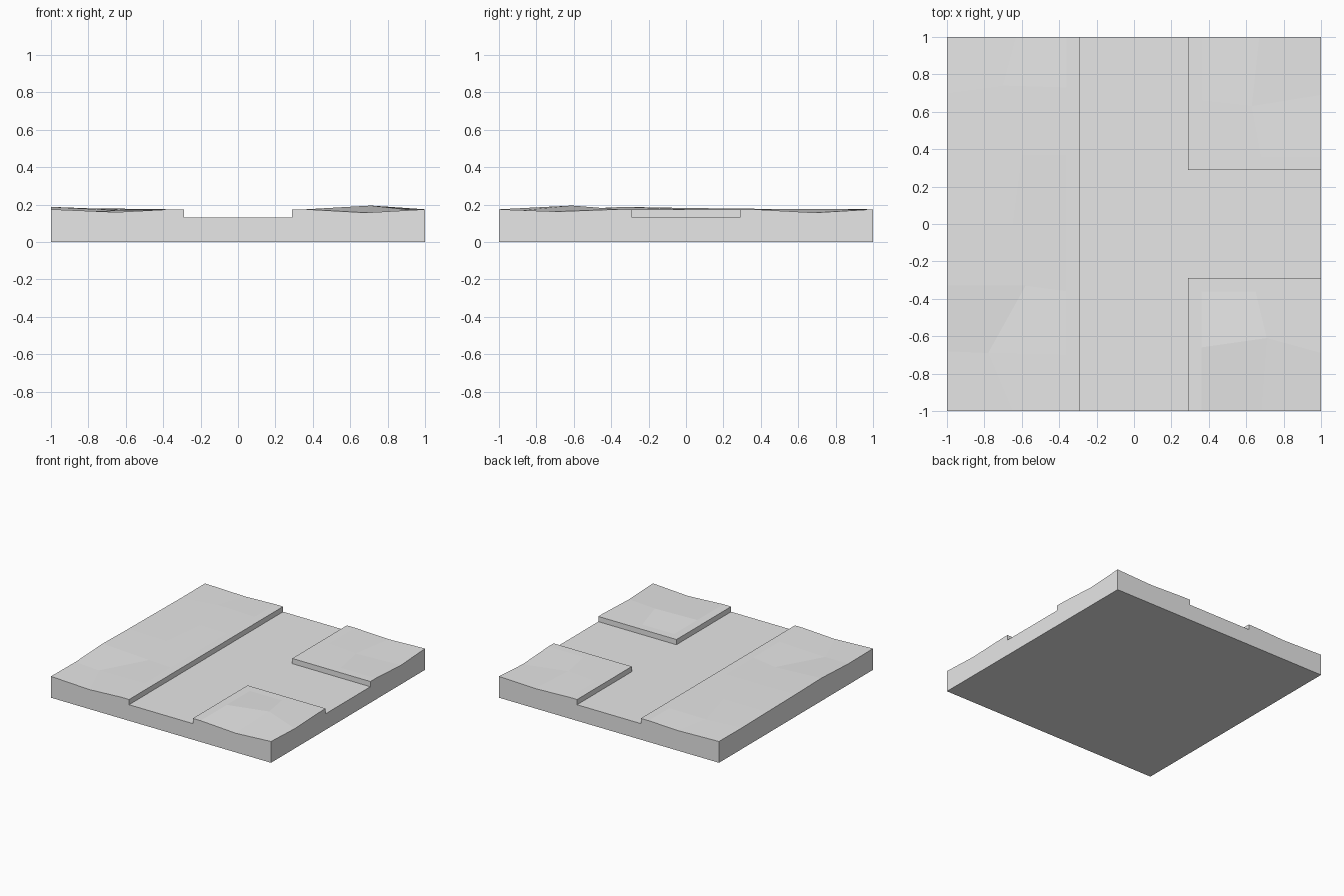
import bpy
import bmesh

if "Cube" in bpy.data.objects:
    bpy.data.objects.remove(bpy.data.objects["Cube"], do_unlink=True)

ROAD_Z = 0.132   # road surface
KERB_Z = 0.175   # nominal verge height
HALF = 0.29      # half the road width

stone = bpy.data.materials.new("plain grey")
stone.use_nodes = True
stone.diffuse_color = (0.8, 0.8, 0.8, 1)
stone.node_tree.nodes["Principled BSDF"].inputs["Base Color"].default_value = (0.8, 0.8, 0.8, 1)


def finish(bm, name):
    bmesh.ops.recalc_face_normals(bm, faces=bm.faces)
    mesh = bpy.data.meshes.new(name)
    bm.to_mesh(mesh)
    bm.free()
    mesh.materials.append(stone)
    obj = bpy.data.objects.new(name, mesh)
    bpy.context.collection.objects.link(obj)
    return obj


def verge(name, xs, ys, moved):
    """Uneven raised ground: a grid with some points moved, and a skirt down to the road."""
    bm = bmesh.new()
    grid = [[bm.verts.new(moved.get((i, j), (x, y, KERB_Z))) for j, y in enumerate(ys)]
            for i, x in enumerate(xs)]
    for i in range(len(xs) - 1):
        for j in range(len(ys) - 1):
            bm.faces.new((grid[i][j], grid[i + 1][j], grid[i + 1][j + 1], grid[i][j + 1]))
    rim = [e for e in bm.edges if e.is_boundary]
    skirt = bmesh.ops.extrude_edge_only(bm, edges=rim)["geom"]
    for v in skirt:
        if isinstance(v, bmesh.types.BMVert):
            v.co.z = ROAD_Z
    finish(bm, name)


# Road slab, left open on top where the verges stand
bm = bmesh.new()
bmesh.ops.create_cube(bm, size=2)
for v in bm.verts:
    v.co.z = ROAD_Z if v.co.z > 0 else 0
for axis in ((1, 0, 0), (0, 1, 0)):
    for side in (-HALF, HALF):
        bmesh.ops.bisect_plane(bm, geom=bm.verts[:] + bm.edges[:] + bm.faces[:],
                               plane_co=[c * side for c in axis], plane_no=axis)
covered = []
for f in bm.faces:
    c = f.calc_center_median()
    if f.normal.z > 0.9 and (c.x < -HALF or (c.x > HALF and abs(c.y) > HALF)):
        covered.append(f)
bmesh.ops.delete(bm, geom=covered, context="FACES")
finish(bm, "road_slab")

# Long verge along the closed side of the junction
verge("long_verge", (-1, -0.65, -0.36, -HALF), (-1, -0.7, -0.36, 0, 0.37, 0.73, 1), {
    (1, 0): (-0.65, -1, 0.16),
    (0, 1): (-1, -0.68, 0.172),
    (1, 1): (-0.78, -0.69, 0.165),
    (0, 2): (-1, -0.33, 0.188),
    (1, 2): (-0.58, -0.33, 0.166),
    (0, 3): (-1, 0, 0.182),
    (0, 4): (-1, 0.37, 0.178),
    (1, 4): (-0.6, 0.37, 0.178),
    (0, 5): (-1, 0.7, 0.174),
    (1, 5): (-0.7, 0.74, 0.178),
    (1, 6): (-0.63, 1, 0.165),
})

# Two corner verges beside the side road
columns = (HALF, 0.36, 0.68, 1)
verge("front_corner_verge", columns, (-1, -0.66, -0.36, -HALF), {
    (2, 0): (0.68, -1, 0.157),
    (2, 1): (0.71, -0.61, 0.195),
    (3, 1): (1, -0.69, 0.163),
    (2, 2): (0.65, -0.36, KERB_Z),
})
verge("back_corner_verge", columns, (HALF, 0.36, 0.66, 1), {
    (2, 2): (0.63, 0.63, 0.176),
    (3, 2): (1, 0.69, 0.157),
    (2, 3): (0.67, 1, 0.163),
})
